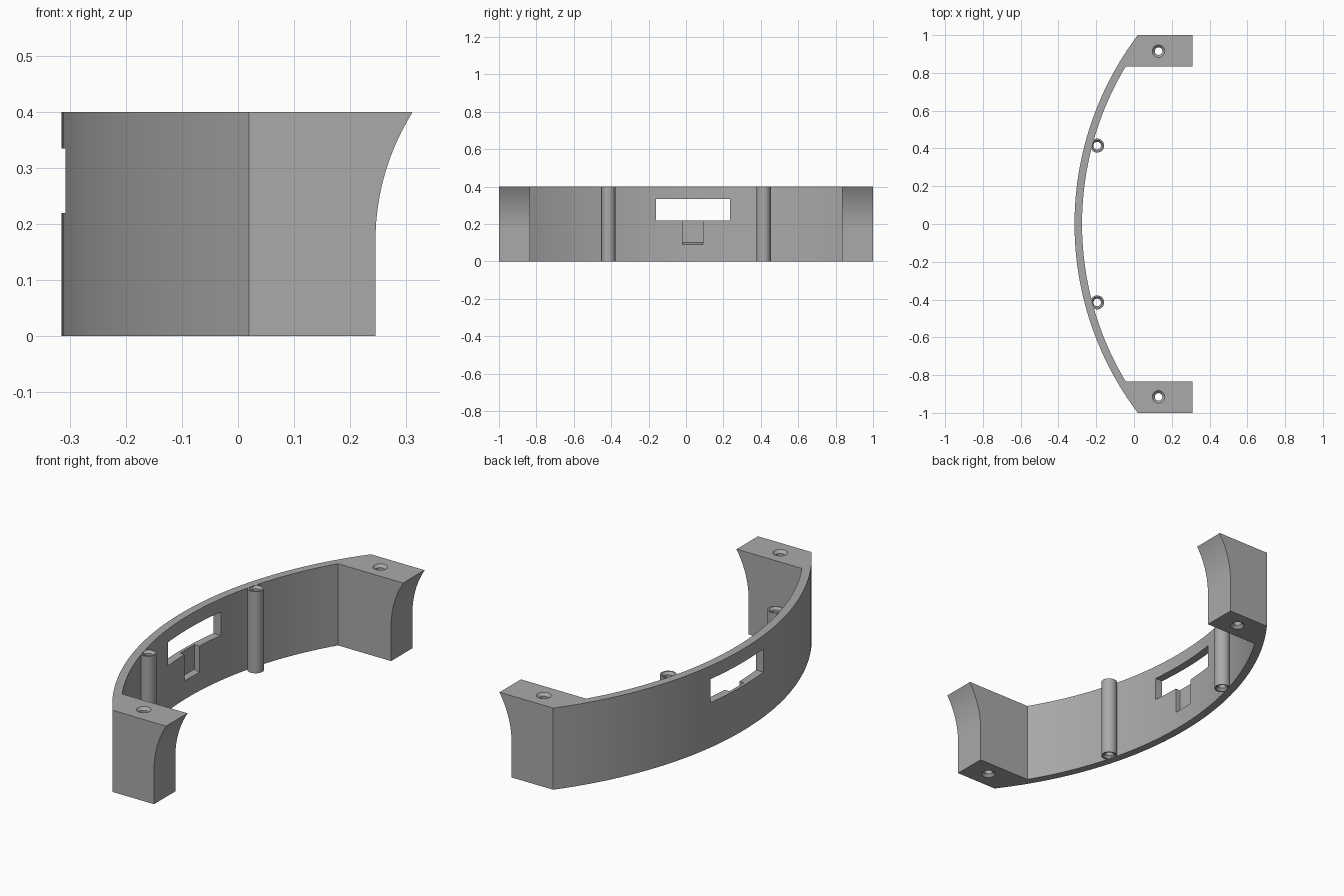
import bpy, bmesh, math
from mathutils import Vector

cube = bpy.data.objects.get("Cube")
if cube:
    bpy.data.objects.remove(cube, do_unlink=True)

HEIGHT = 0.4
ARC_X, R_OUT, R_IN = 1.345, 1.66, 1.62   # wall arc centre and radii
BLOCK_Y, BLOCK_X = 0.835, 0.31           # inner face and front of end blocks

grey = bpy.data.materials.new("plain grey")
grey.use_nodes = True
colour = (0.40, 0.40, 0.40, 1)
grey.diffuse_color = colour
grey.node_tree.nodes["Principled BSDF"].inputs["Base Color"].default_value = colour


def finish(name, bm):
    bmesh.ops.recalc_face_normals(bm, faces=bm.faces)
    mesh = bpy.data.meshes.new(name)
    bm.to_mesh(mesh)
    bm.free()
    mesh.materials.append(grey)
    ob = bpy.data.objects.new(name, mesh)
    bpy.context.collection.objects.link(ob)
    return ob


def prism(name, points, push):
    """Extrude a closed outline along a vector."""
    bm = bmesh.new()
    face = bm.faces.new([bm.verts.new(p) for p in points])
    out = bmesh.ops.extrude_face_region(bm, geom=[face])
    moved = [g for g in out["geom"] if isinstance(g, bmesh.types.BMVert)]
    bmesh.ops.translate(bm, verts=moved, vec=Vector(push))
    return finish(name, bm)


def lathe(name, profile, x, y, closed, sides=32):
    """Revolve (radius, z) points about a vertical axis."""
    bm = bmesh.new()
    rings = []
    for r, z in profile:
        angles = [2 * math.pi * i / sides for i in range(sides)]
        rings.append([bm.verts.new((x + r * math.cos(a), y + r * math.sin(a), z)) for a in angles])
    pairs = list(zip(rings, rings[1:]))
    if closed:
        pairs.append((rings[-1], rings[0]))
    else:
        bm.faces.new(rings[0])
        bm.faces.new(rings[-1])
    for a, b in pairs:
        for i in range(sides):
            j = (i + 1) % sides
            bm.faces.new((a[i], a[j], b[j], b[i]))
    return finish(name, bm)


def select(ob):
    bpy.ops.object.select_all(action='DESELECT')
    ob.select_set(True)
    bpy.context.view_layer.objects.active = ob


def cut(ob, cutter):
    cutter.hide_render = True
    mod = ob.modifiers.new("cut", 'BOOLEAN')
    mod.operation, mod.solver, mod.object = 'DIFFERENCE', 'EXACT', cutter
    select(ob)
    bpy.ops.object.modifier_apply(modifier=mod.name)
    bpy.data.objects.remove(cutter, do_unlink=True)


def arc(radius, y_end, steps=56):
    ys = [y_end * (2 * i / steps - 1) for i in range(steps + 1)]
    return [(ARC_X - math.sqrt(radius ** 2 - y * y), y, 0) for y in ys]


# Curved wall with an end block at each side
outline = arc(R_OUT, 1) + [(BLOCK_X, 1, 0), (BLOCK_X, BLOCK_Y, 0)]
outline += arc(R_IN, BLOCK_Y)[::-1] + [(BLOCK_X, -BLOCK_Y, 0), (BLOCK_X, -1, 0)]
bracket = prism("curved_bracket", outline, (0, 0, HEIGHT))

# Flared front of the end blocks
flare_r, flare_z, front_x = 0.43, 0.17, 0.245
flare = [(0.5, -1.1, -0.1), (front_x, -1.1, -0.1)]
for i in range(21):
    z = flare_z + (HEIGHT + 0.02 - flare_z) * i / 20
    x = front_x + flare_r - math.sqrt(flare_r ** 2 - (z - flare_z) ** 2)
    flare.append((x, -1.1, z))
flare.append((0.5, -1.1, HEIGHT + 0.02))
cut(bracket, prism("flare_cutter", flare, (0, 2.2, 0)))

# Window through the wall
window = [(-0.4, -0.16, 0.22), (-0.4, 0.235, 0.22), (-0.4, 0.235, 0.335), (-0.4, -0.16, 0.335)]
cut(bracket, prism("window_cutter", window, (0.3, 0, 0)))

# Shallow recess with a sloping floor below the window
recess = [(-0.299, -0.02, 0.1), (-0.273, -0.02, 0.09), (-0.2, -0.02, 0.09),
          (-0.2, -0.02, 0.25), (-0.299, -0.02, 0.25)]
cut(bracket, prism("recess_cutter", recess, (0, 0.11, 0)))

for side, label in ((-1, "front"), (1, "back")):
    # Countersunk screw hole in the block
    hole = [(0.046, -0.013), (0.02, 0.013), (0.02, HEIGHT - 0.013), (0.046, HEIGHT + 0.013)]
    cut(bracket, lathe("hole_cutter", hole, 0.13, side * 0.915, False))

    # Hollow screw post against the wall
    tube = [(0.037, 0), (0.037, HEIGHT), (0.03, HEIGHT), (0.02, HEIGHT - 0.012),
            (0.02, 0.012), (0.03, 0)]
    post = lathe(label + "_screw_post", tube, -0.195, side * 0.415, True)
    select(post)
    bpy.ops.object.shade_smooth_by_angle(angle=math.radians(25))

select(bracket)
bpy.ops.object.shade_smooth_by_angle(angle=math.radians(25))
